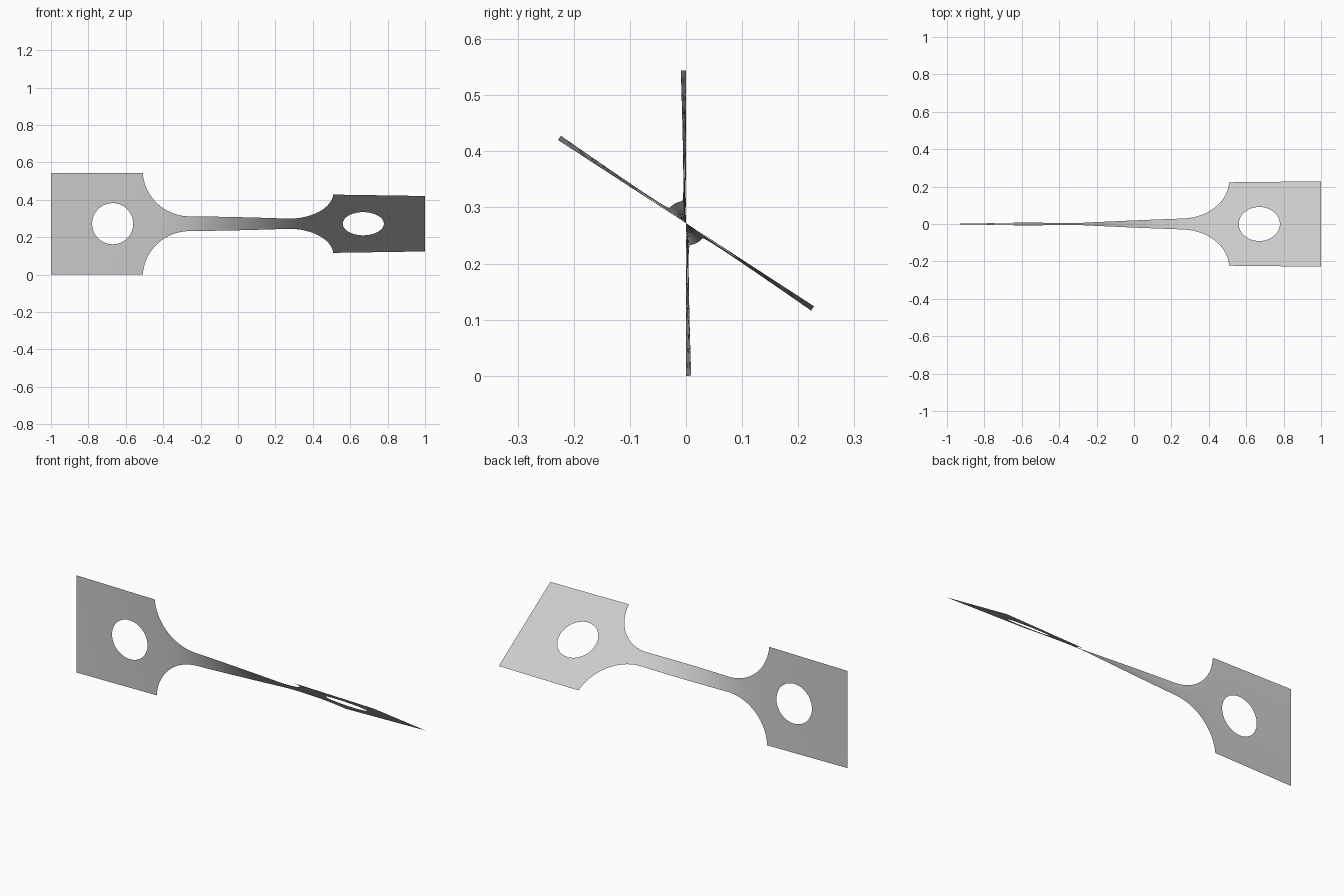
import bpy, bmesh, math

if "Cube" in bpy.data.objects:
    bpy.data.objects.remove(bpy.data.objects["Cube"])

HALF = 0.272                       # half width of the square tabs
FILLET_X, FILLET_V, FILLET_R = 0.26, 0.29, 0.25
TAB_X = FILLET_X + math.sqrt(FILLET_R**2 - (FILLET_V - HALF)**2)
HOLE_X, HOLE_R = 0.67, 0.11
SIDE, RINGS = 16, 6                # segments per tab side, rings round the hole
TWIST = math.radians(57)


def half_width(x):
    """Outline of the strip: neck, round fillet, square tab."""
    x = abs(x)
    if x >= TAB_X - 1e-6:
        return HALF
    d = max(0, x - FILLET_X)
    return FILLET_V - math.sqrt(FILLET_R**2 - d * d)


# Twist builds up fastest where the strip is narrow
STEPS = 2000
total = [0.0]
for i in range(STEPS):
    total.append(total[-1] + half_width(-1 + 2 * (i + 0.5) / STEPS) ** -1.5)


def twist(x):
    f = min(max((x + 1) / 2 * STEPS, 0), STEPS - 1e-6)
    i = int(f)
    return TWIST * (total[i] + (total[i + 1] - total[i]) * (f - i)) / total[-1]


def add_grid(bm, rows):
    """Join rows of flat (x, v) points with quads."""
    verts = [[bm.verts.new((x, 0, v)) for x, v in row] for row in rows]
    for a, b in zip(verts, verts[1:]):
        for i in range(len(a) - 1):
            bm.faces.new((a[i], a[i + 1], b[i + 1], b[i]))


def add_tab(bm, sign):
    """Square end with a round hole, as rings from hole to border."""
    corners = [(TAB_X, -HALF), (1, -HALF), (1, HALF), (TAB_X, HALF)]
    border = []
    for k, (ax, av) in enumerate(corners):
        bx, bv = corners[(k + 1) % 4]
        border += [(ax + (bx - ax) * i / SIDE, av + (bv - av) * i / SIDE)
                   for i in range(SIDE)]
    border.append(border[0])
    rows = []
    for r in range(RINGS + 1):
        t = r / RINGS
        row = []
        for x, v in border:
            a = math.atan2(v, x - HOLE_X)
            hx, hv = HOLE_X + HOLE_R * math.cos(a), HOLE_R * math.sin(a)
            row.append((sign * (hx + (x - hx) * t), hv + (v - hv) * t))
        rows.append(row)
    add_grid(bm, rows)


bm = bmesh.new()
for sign in (-1, 1):
    add_tab(bm, sign)

# Neck and fillets, with stations evenly spaced along the arcs
arc_end = math.asin((TAB_X - FILLET_X) / FILLET_R)
arc = [FILLET_X + FILLET_R * math.sin(arc_end * i / 20) for i in range(1, 21)]
neck = [FILLET_X * (i / 12 - 1) for i in range(25)]
stations = [-x for x in reversed(arc)] + neck + arc
add_grid(bm, [[(x, half_width(x) * (2 * j / SIDE - 1)) for j in range(SIDE + 1)]
              for x in stations])

bmesh.ops.remove_doubles(bm, verts=bm.verts, dist=1e-4)
bmesh.ops.recalc_face_normals(bm, faces=bm.faces)

# Turn every section about the long axis
for vert in bm.verts:
    x, v = vert.co.x, vert.co.z
    a = twist(x)
    vert.co = (x, -v * math.sin(a), HALF + v * math.cos(a))

mesh = bpy.data.meshes.new("twisted_strip")
bm.to_mesh(mesh)
bm.free()
strip = bpy.data.objects.new("twisted_strip", mesh)
bpy.context.collection.objects.link(strip)

# Plain grey finish
grey = bpy.data.materials.new("light_grey")
grey.use_nodes = True
colour = (0.6, 0.6, 0.6, 1)
grey.diffuse_color = colour
grey.node_tree.nodes["Principled BSDF"].inputs["Base Color"].default_value = colour
mesh.materials.append(grey)
mesh.shade_smooth()
